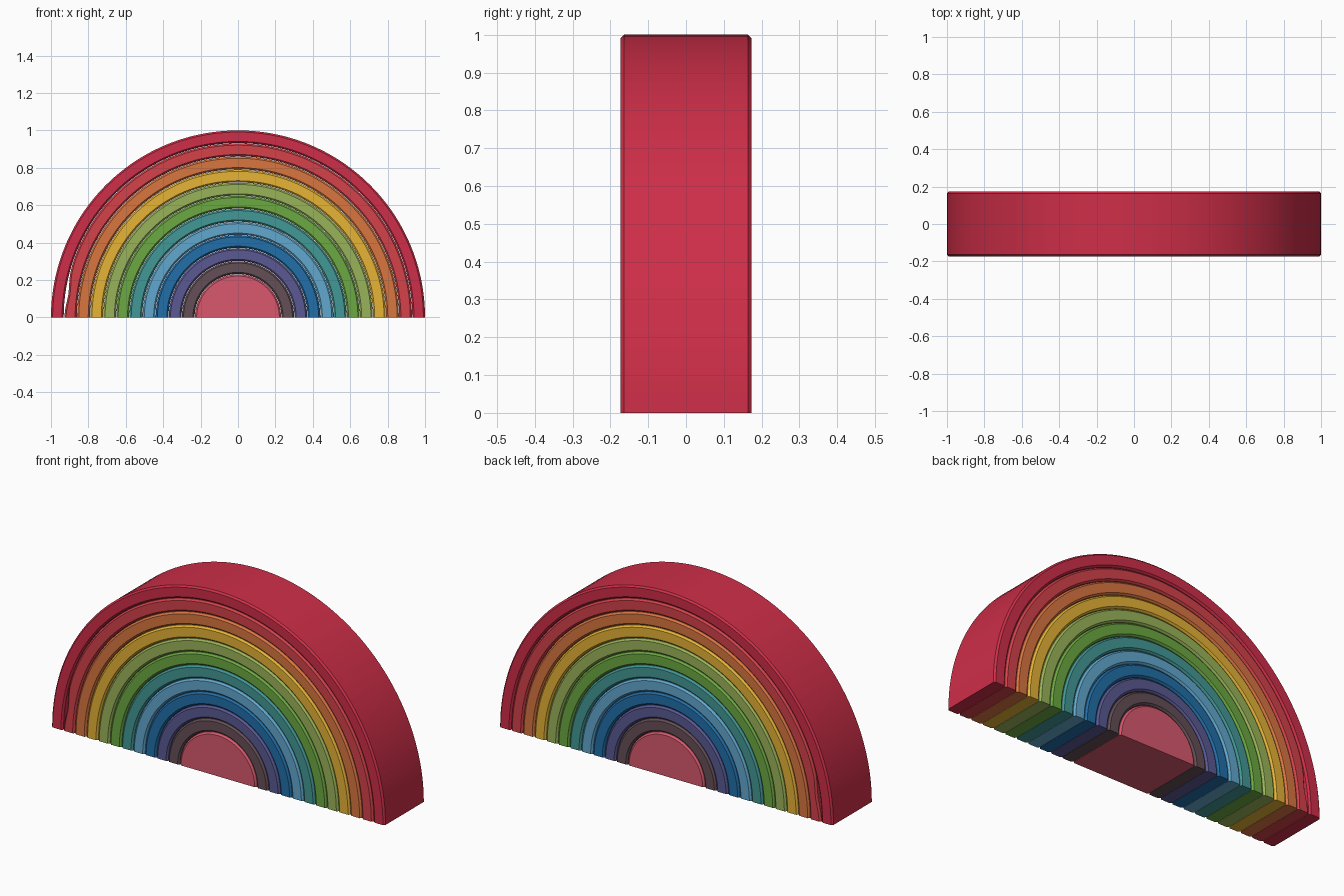
import bpy, bmesh, math

if "Cube" in bpy.data.objects:
    bpy.data.objects.remove(bpy.data.objects["Cube"])

HALF_DEPTH = 0.173
BEVEL = 0.009
PITCH = 0.07
STEPS = 72


def linear(c):
    c /= 255
    return c / 12.92 if c <= 0.04045 else ((c + 0.055) / 1.055) ** 2.4


def finish(bm, name, rgb):
    bmesh.ops.recalc_face_normals(bm, faces=bm.faces)
    mesh = bpy.data.meshes.new(name)
    bm.to_mesh(mesh)
    bm.free()
    obj = bpy.data.objects.new(name, mesh)
    bpy.context.collection.objects.link(obj)
    mat = bpy.data.materials.new(name + "_paint")
    mat.diffuse_color = (*[linear(c) for c in rgb], 1)
    mat.use_nodes = True
    mat.node_tree.nodes["Principled BSDF"].inputs["Base Color"].default_value = mat.diffuse_color
    mesh.materials.append(mat)
    bpy.ops.object.select_all(action='DESELECT')
    obj.select_set(True)
    bpy.context.view_layer.objects.active = obj
    bpy.ops.object.shade_smooth_by_angle(angle=math.radians(30))


def arch(name, r_out, r_in, rgb, dent=0.0):
    """Half ring: chamfered rectangle swept over 180 degrees."""
    d, b = HALF_DEPTH, BEVEL
    profile = [(r_in, -d + b), (r_in + b, -d), (r_out - b, -d), (r_out, -d + b),
               (r_out, d - b), (r_out - b, d), (r_in + b, d), (r_in, d - b)]
    bm = bmesh.new()
    loops = []
    for i in range(STEPS + 1):
        a = math.pi * i / STEPS
        dip = dent * math.exp(-((math.degrees(a) - 172) / 5) ** 2)
        loops.append([bm.verts.new(((r - (dip if k in (2, 3, 4, 5) else 0)) * math.cos(a),
                                    y, r * math.sin(a)))
                      for k, (r, y) in enumerate(profile)])
    n = len(profile)
    for p, q in zip(loops, loops[1:]):
        for k in range(n):
            bm.faces.new((p[k], p[(k + 1) % n], q[(k + 1) % n], q[k]))
    bm.faces.new(loops[0])
    bm.faces.new(loops[-1])
    finish(bm, name, rgb)


def half_disc(name, r, rgb):
    """Solid half cylinder with chamfered rims."""
    d, b = HALF_DEPTH, BEVEL
    bm = bmesh.new()
    rows = [[bm.verts.new((rr * math.cos(math.pi * i / STEPS), y,
                           rr * math.sin(math.pi * i / STEPS)))
             for i in range(STEPS + 1)]
            for rr, y in ((r - b, -d), (r, -d + b), (r, d - b), (r - b, d))]
    for p, q in zip(rows, rows[1:]):
        for i in range(STEPS):
            bm.faces.new((p[i], p[i + 1], q[i + 1], q[i]))
    bm.faces.new(rows[0])
    bm.faces.new(rows[-1])
    bm.faces.new([row[0] for row in rows] + [row[-1] for row in reversed(rows)])
    finish(bm, name, rgb)


# Nested arches, outermost first
colors = [("crimson", (206, 46, 72)), ("red", (212, 66, 74)),
          ("orange", (218, 118, 64)), ("yellow", (230, 180, 54)),
          ("lime", (154, 180, 90)), ("green", (108, 168, 66)),
          ("teal", (66, 152, 150)), ("sky", (98, 168, 206)),
          ("blue", (33, 110, 168)), ("purple", (90, 88, 146)),
          ("brown", (100, 78, 86))]
for i, (label, rgb) in enumerate(colors):
    outer = 1.0 - PITCH * i
    arch(label + "_arch", outer, outer - PITCH + 0.002, rgb,
         dent=0.015 if i == 1 else 0.0)

# Solid centre piece
half_disc("pink_centre", 1.0 - PITCH * len(colors), (216, 88, 110))
